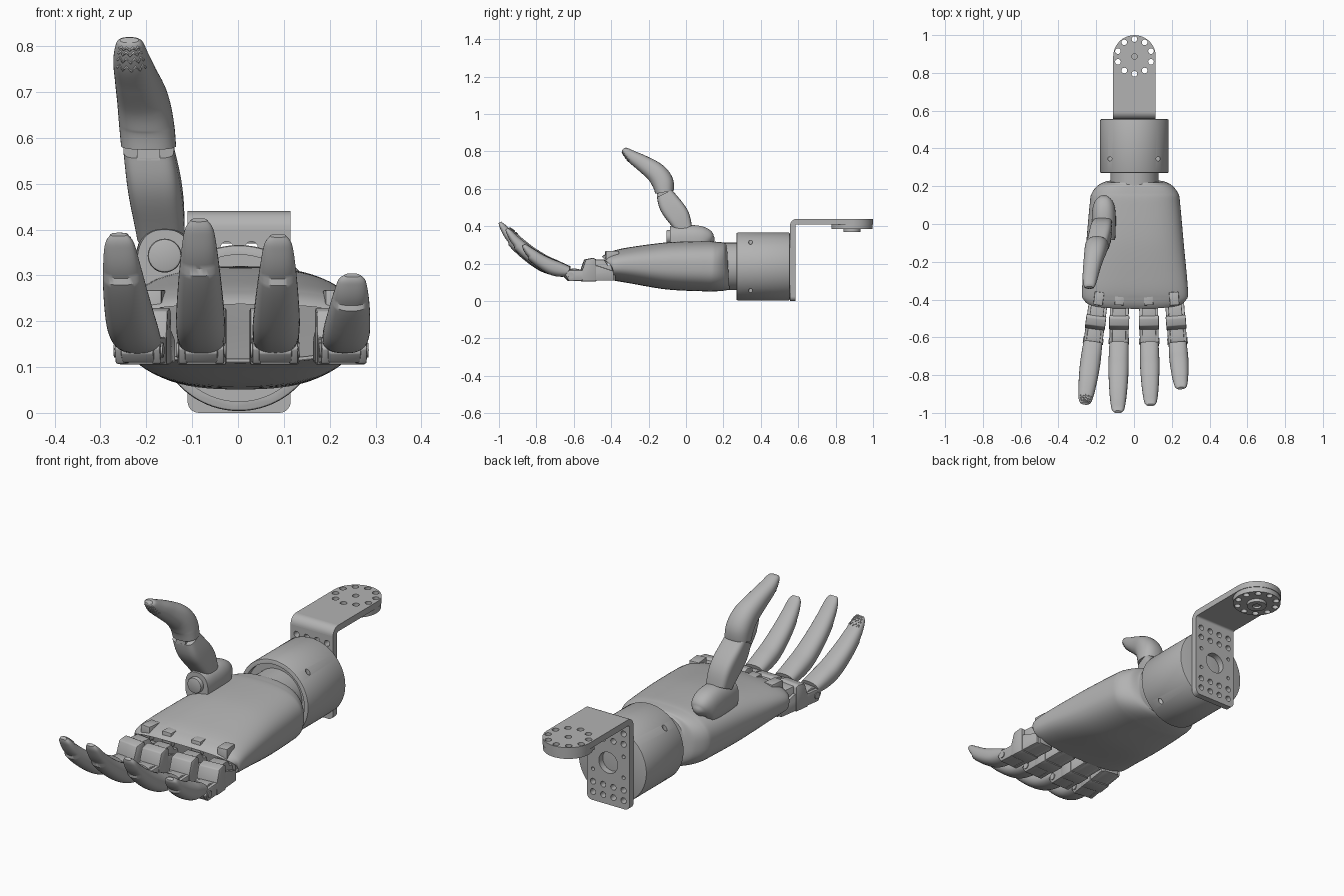
import bpy, bmesh, math
from mathutils import Matrix, Vector

if "Cube" in bpy.data.objects:
    bpy.data.objects.remove(bpy.data.objects["Cube"])

grey = bpy.data.materials.new("light_grey")
grey.use_nodes = True
grey.diffuse_color = (0.45, 0.45, 0.45, 1)
grey.node_tree.nodes["Principled BSDF"].inputs["Base Color"].default_value = (0.45, 0.45, 0.45, 1)


def activate(ob):
    bpy.ops.object.select_all(action='DESELECT')
    ob.select_set(True)
    bpy.context.view_layer.objects.active = ob


def finish(name, bm, place=None, bevel=0):
    bmesh.ops.recalc_face_normals(bm, faces=bm.faces)
    if place:
        bm.transform(place)
    me = bpy.data.meshes.new(name)
    bm.to_mesh(me)
    bm.free()
    me.materials.append(grey)
    ob = bpy.data.objects.new(name, me)
    bpy.context.collection.objects.link(ob)
    activate(ob)
    if bevel:
        m = ob.modifiers.new("bevel", 'BEVEL')
        m.width, m.segments = bevel, 2
        bpy.ops.object.modifier_apply(modifier="bevel")
    bpy.ops.object.shade_smooth_by_angle(angle=math.radians(35))
    return ob


def add_prism(bm, pts, axis, lo, hi):
    def at(p, h):
        return {'x': (h, *p), 'y': (p[0], h, p[1]), 'z': (*p, h)}[axis]
    a = [bm.verts.new(at(p, lo)) for p in pts]
    b = [bm.verts.new(at(p, hi)) for p in pts]
    bm.faces.new(a)
    bm.faces.new(b)
    for i in range(len(pts)):
        j = (i + 1) % len(pts)
        bm.faces.new((a[i], a[j], b[j], b[i]))


def prism(name, pts, axis, lo, hi, place=None, bevel=0):
    bm = bmesh.new()
    add_prism(bm, pts, axis, lo, hi)
    return finish(name, bm, place, bevel)


def arc(cx, cy, r, a0=0, a1=360, n=32):
    full = abs(a1 - a0) == 360
    steps = [a0 + (a1 - a0) * i / (n if full else n - 1) for i in range(n)]
    return [(cx + r * math.cos(math.radians(a)), cy + r * math.sin(math.radians(a))) for a in steps]


def rect(x0, x1, y0, y1):
    return [(x0, y0), (x1, y0), (x1, y1), (x0, y1)]


def cut(ob, holes):
    """Cut prisms (points, axis, low, high) out of an object."""
    bm = bmesh.new()
    for h in holes:
        add_prism(bm, *h)
    tool = finish("cutter", bm)
    tool.hide_render = True
    activate(ob)
    m = ob.modifiers.new("holes", 'BOOLEAN')
    m.operation, m.solver, m.object = 'DIFFERENCE', 'EXACT', tool
    bpy.ops.object.modifier_apply(modifier="holes")
    bpy.data.objects.remove(tool)
    bpy.ops.object.shade_smooth_by_angle(angle=math.radians(35))


def loft(name, secs, n=2.0, sub=8, sides=40, place=None, nail=None):
    """Skin sections (x, y, z, half width, half thickness); returns a surface lookup."""
    def sec(u):
        i = min(int(u), len(secs) - 2)
        t = u - i
        p = [secs[max(0, min(len(secs) - 1, i + k))] for k in (-1, 0, 1, 2)]
        return [0.5 * (2 * b + (c - a) * t + (2 * a - 5 * b + 4 * c - d) * t * t
                       + (3 * b - a - 3 * c + d) * t ** 3) for a, b, c, d in zip(*p)]

    def point(u, ang):
        s = sec(u)
        p, q = sec(max(0, u - 0.05)), sec(min(len(secs) - 1, u + 0.05))
        t = Vector((0, q[1] - p[1], q[2] - p[2])).normalized()
        nrm = Vector((1, 0, 0)).cross(t)
        c, d = math.cos(ang), math.sin(ang)
        w = math.copysign(abs(c) ** (2 / n), c) * max(s[3], 0.002)
        h = math.copysign(abs(d) ** (2 / n), d) * max(s[4], 0.002)
        if nail and u > nail and h > 0:
            h *= 0.72
        v = Vector(s[:3]) + Vector((w, 0, 0)) + nrm * h
        return place @ v if place else v

    bm = bmesh.new()
    rings = [[bm.verts.new(point(k / sub, 2 * math.pi * i / sides)) for i in range(sides)]
             for k in range((len(secs) - 1) * sub + 1)]
    for r, s in zip(rings, rings[1:]):
        for i in range(sides):
            j = (i + 1) % sides
            bm.faces.new((r[i], r[j], s[j], s[i]))
    bm.faces.new(rings[0])
    bm.faces.new(rings[-1])
    finish(name, bm)
    return point


def grip_ridges(name, point, us, mid):
    """Thin zigzag grip lines on a fingertip."""
    cu = bpy.data.curves.new(name, 'CURVE')
    cu.dimensions, cu.bevel_depth, cu.bevel_resolution = '3D', 0.003, 0
    for u in us:
        sp = cu.splines.new('POLY')
        sp.points.add(8)
        for k, p in enumerate(sp.points):
            ang = math.radians(mid - 50 + 12.5 * k)
            p.co = (*point(u + (0.1 if k % 2 else -0.1), ang), 1)
    cu.materials.append(grey)
    ob = bpy.data.objects.new(name, cu)
    bpy.context.collection.objects.link(ob)
    activate(ob)
    bpy.ops.object.convert(target='MESH')


# Palm: (y, half width, bottom, top)
palm = [(-.40, .262, .115, .255), (-.385, .28, .108, .268), (-.3, .277, .095, .288), (-.1, .258, .062, .314),
        (.1, .24, .052, .32), (.16, .23, .052, .317), (.205, .195, .056, .312), (.225, .15, .065, .305)]
loft("palm", [(.005, y, (b + t) / 2, w, (t - b) / 2) for y, w, b, t in palm], n=2.6, sides=64)

# Wrist neck and cuff
prism("wrist_neck", arc(.002, .185, .127, n=64), 'y', .18, .32)
cuff = prism("wrist_cuff", arc(.002, .185, .181, n=96), 'y', .27, .555, bevel=.006)
cut(cuff, [(arc(.002, .185, .16, n=64), 'y', .2, .3)]
    + [(arc(sx * .128, .345, .011, n=16), 'z', *z) for sx in (-1, 1) for z in ((-.1, .09), (.28, .5))])

# Bracket: upright plate, bend, arm, round mounting disc
X0, X1, CX, CY = -.11, .115, .0025, .887
plate = prism("bracket_plate", [(X1, .4), (X0, .4)] + arc(X0 + .025, .025, .025, 180, 270, 8)
              + arc(X1 - .025, .025, .025, 270, 360, 8), 'y', .555, .585)
holes = [(arc(CX + x, z, .014, n=16), 'y', .5, .65)
         for x in (-.081, -.027, .027, .081) for z in (.04, .09, .31, .36)]
holes += [(arc(CX + x, z, .009, n=12), 'y', .5, .65) for x in (-.081, .081) for z in (.15, .25)]
cut(plate, holes + [(arc(CX, .2, .05), 'y', .5, .65)])
prism("bracket_bend", arc(.595, .4, .04, 90, 180, 12) + arc(.595, .4, .01, 180, 90, 12), 'x', X0, X1)
arm = prism("bracket_arm", [(X0, .595), (X1, .595)] + arc(CX, CY, .1125, 0, 180, 40), 'z', .41, .44)
disc = prism("mounting_disc", arc(CX, CY, .11, n=64), 'z', .385, .41)
ring = [(arc(CX + .092 * math.cos(a), CY + .092 * math.sin(a), .015, n=16), 'z', .3, .5)
        for a in (math.pi / 2 + k * math.pi / 5 for k in range(10))]
cut(arm, ring + [(arc(CX, CY, .015, n=16), 'z', .3, .5)])
cut(disc, ring)
hub = prism("disc_hub", arc(CX, CY, .045), 'z', .37, .386)
cut(hub, [(arc(CX, CY, .02, n=20), 'z', .3, .38)])

# Thumb mount, pivot boss and lower segment
loft("thumb_mount", [(-.16, y, z, w, h) for y, z, w, h in
     ((-.085, .325, .06, .075), (-.03, .325, .063, .08), (.05, .325, .063, .08), (.1, .32, .055, .07),
      (.125, .31, .035, .045), (.135, .3, .005, .01))], n=2.4)
prism("thumb_pivot", arc(-.16, .343, .037), 'y', -.105, -.05, bevel=.006)
loft("thumb_lower", [(-.168, -.01, .385, .052, .045), (-.175, -.04, .45, .057, .06),
                     (-.185, -.085, .515, .058, .06), (-.195, -.115, .575, .055, .045)], n=4, sub=4)
prism("thumb_hinge", rect(-.155, -.075, .55, .61), 'x', -.22, -.17)

# Thumb tip
thumb = loft("thumb_tip", [(-.195, -.115, .582, .06, .05), (-.2, -.125, .635, .06, .058),
             (-.208, -.16, .685, .056, .055), (-.222, -.225, .732, .047, .045),
             (-.232, -.285, .77, .04, .034), (-.236, -.325, .803, .03, .02), (-.237, -.336, .813, .02, .008)], n=2.3)
grip_ridges("thumb_grip", thumb, (4.15, 4.5, 4.85, 5.2), 90)

# Side outline of a knuckle link, and sections of a fingertip (y, z, half width, half thickness)
link = [(-.38, .19), (-.42, .19), (-.44, .222), (-.53, .222), (-.555, .165), (-.6, .175),
        (-.642, .165), (-.652, .13), (-.632, .11), (-.38, .11)]
tip = [(0, 0, .05, .03), (-.08, .022, .053, .042), (-.15, .052, .053, .043), (-.24, .115, .048, .038),
       (-.31, .18, .041, .032), (-.352, .238, .032, .02), (-.366, .262, .018, .009)]

# Fingers: (name, base x, sideways drift, length scale, lift scale, thickness scale)
for name, bx, drift, sy, sz, sw in (("index", -.19, -.066, .89, .88, 1), ("middle", -.077, -.007, 1, 1, 1),
                                    ("ring", .077, .01, .9, .87, .96), ("little", .215, .038, .66, .54, .94)):
    turn = math.atan2(drift, .5)
    place = Matrix.Translation((bx, -.42, 0)) @ Matrix.Rotation(turn, 4, 'Z') @ Matrix.Translation((0, .42, 0))
    prism(name + "_link", link, 'x', -.036, .036, place, .004)
    prism(name + "_saddle", [(-.485, .105), (-.485, .222), (-.5, .23), (-.54, .222), (-.558, .17), (-.56, .105)],
          'x', -.053, .053, place, .005)
    prism(name + "_palm_tab", rect(-.43, -.36, .2, .268), 'x', -.025, .025, place, .004)
    for s in (-1, 1):
        x0, x1 = sorted((s * .03, s * .05))
        prism(name + "_cheek", [(-.39, .11), (-.39, .16), (-.48, .19), (-.56, .165), (-.63, .165),
                                (-.65, .14), (-.63, .107)], 'x', x0, x1, place, .004)
    prism(name + "_pin", arc(-.62, .137, .016, n=20), 'x', -.054, .054, place)
    point = loft(name + "_fingertip", [(0, -.63 + y * sy, .158 + z * sz, w * sw, h * sw) for y, z, w, h in tip],
                 n=2.4, place=place, nail=3.8)
    if name == "index":
        grip_ridges("index_grip", point, (4.6, 4.95, 5.3, 5.65), 270)
